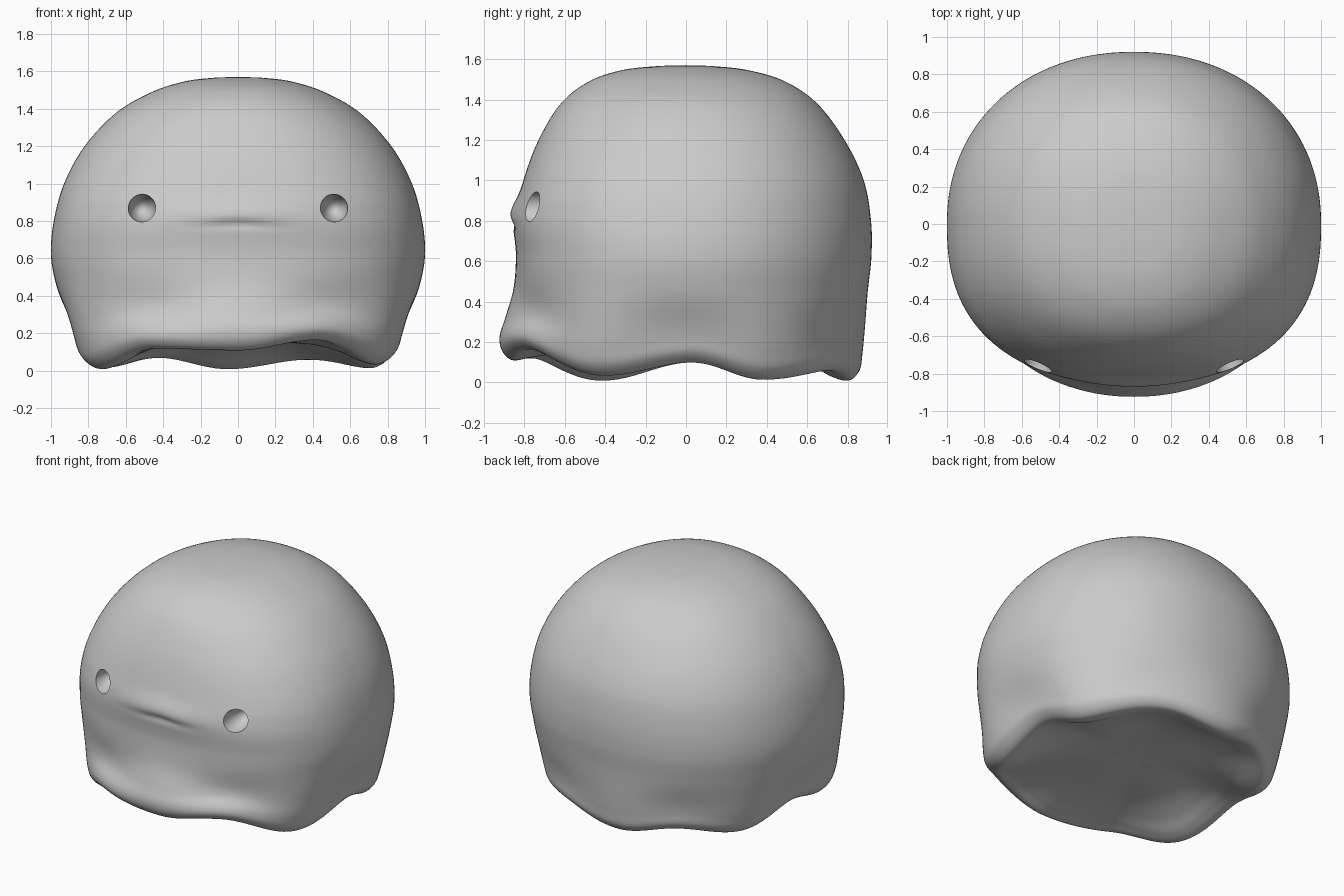
import bpy, bmesh, math
from mathutils import Vector

if "Cube" in bpy.data.objects:
    bpy.data.objects.remove(bpy.data.objects["Cube"])

grey = bpy.data.materials.new("soft grey")
grey.diffuse_color = (0.6, 0.6, 0.6, 1)
grey.use_nodes = True
grey.node_tree.nodes["Principled BSDF"].inputs["Base Color"].default_value = grey.diffuse_color

# Profile from crown to underside: height, half width, front depth, back depth, hem weight
PROFILE = [
    (1.57, 0.00, 0.00, 0.00, 0), (1.565, 0.14, 0.15, 0.14, 0), (1.545, 0.29, 0.32, 0.31, 0),
    (1.49, 0.46, 0.48, 0.49, 0), (1.38, 0.65, 0.62, 0.65, 0), (1.20, 0.82, 0.73, 0.785, 0),
    (1.00, 0.93, 0.805, 0.88, 0), (0.80, 0.985, 0.85, 0.916, 0), (0.62, 1.0, 0.842, 0.918, 0),
    (0.45, 0.975, 0.855, 0.90, .1), (0.28, 0.935, 0.895, 0.887, .4), (0.15, 0.90, 0.923, 0.875, .75),
    (0.06, 0.865, 0.91, 0.86, .95), (0.01, 0.80, 0.86, 0.81, 1), (0.025, 0.72, 0.78, 0.73, .95),
    (0.08, 0.61, 0.66, 0.62, .6), (0.13, 0.45, 0.48, 0.45, .25), (0.155, 0.22, 0.22, 0.22, 0),
    (0.16, 0.00, 0.00, 0.00, 0)]

# Wavy hem: angle, lift (six lobes and the notches between them)
HEM = [(-90, .10), (-60, .155), (-27, .025), (2, .09), (28, .005), (62, .05), (94, 0),
       (122, .06), (150, .01), (178, .09), (208, 0), (238, .11), (270, .10)]
LOBES = [-90, -27, 28, 94, 150, 208, 270]


def catmull(t):
    """Smooth row of the profile at t in 0..1."""
    u = t * (len(PROFILE) - 1)
    i = min(int(u), len(PROFILE) - 2)
    f = u - i
    p = [Vector(PROFILE[max(0, min(len(PROFILE) - 1, i + k))]) for k in (-1, 0, 1, 2)]
    return 0.5 * (2 * p[1] + (p[2] - p[0]) * f + (2 * p[0] - 5 * p[1] + 4 * p[2] - p[3]) * f * f
                  + (3 * p[1] - p[0] - 3 * p[2] + p[3]) * f ** 3)


def hem_lift(deg):
    for (a, u), (b, v) in zip(HEM, HEM[1:]):
        if a <= deg <= b:
            return u + (v - u) * (0.5 - 0.5 * math.cos(math.pi * (deg - a) / (b - a)))


def lobe_wave(deg):
    """1 at a lobe, 0 at a notch."""
    for a, b in zip(LOBES, LOBES[1:]):
        if a <= deg <= b:
            return 0.5 + 0.5 * math.cos(2 * math.pi * (deg - a) / (b - a))


def bump(v, centre, width):
    return math.exp(-((v - centre) / width) ** 2)


def surface(t, deg):
    z, rx, rf, rb, w = catmull(t)
    a = math.radians(deg)
    c, s = math.cos(a), math.sin(a)
    # Slightly squared plan, fuller at the front
    n = 2.13 if s > 0 else 2.2 + 0.25 * min(1, max(0, (1.4 - z) / 0.5))
    full = (abs(c) ** n + abs(s) ** n) ** (-1 / n)
    front = max(0, -s)
    pinch = full * (1 - (0.025 + 0.035 * front) * (1 - lobe_wave(deg))
                    * bump(z, 0.2 + 0.1 * front, 0.17))
    x, y = rx * c * pinch, (rb if s > 0 else rf) * s * pinch
    z += hem_lift(deg) * w
    if s < 0 and z > 0.5:  # pouting lip over a thin mouth crease
        line = 0.775 + 0.008 * bump(x, 0, 0.1)
        y -= 0.024 * bump(z, line + 0.06, 0.07) * bump(x, 0, 0.3)
        y += 0.014 * bump(z, line, 0.022) * bump(x, 0, 0.2)
    return x, y, z


# Body
SEG, RINGS = 160, 200
bm = bmesh.new()
top = bm.verts.new(surface(0, 0))
rings = [[bm.verts.new(surface(r / RINGS, -90 + 360 * i / SEG)) for i in range(SEG)]
         for r in range(1, RINGS)]
base = bm.verts.new(surface(1, 0))
for i in range(SEG):
    j = (i + 1) % SEG
    bm.faces.new((top, rings[0][i], rings[0][j]))
    bm.faces.new((base, rings[-1][j], rings[-1][i]))
    for r0, r1 in zip(rings, rings[1:]):
        bm.faces.new((r0[i], r1[i], r1[j], r0[j]))
bmesh.ops.recalc_face_normals(bm, faces=bm.faces)
mesh = bpy.data.meshes.new("body")
bm.to_mesh(mesh)
bm.free()
body = bpy.data.objects.new("body", mesh)
bpy.context.collection.objects.link(body)
mesh.materials.append(grey)

# Deep round eye sockets cut into the face
for side in (-1, 1):
    bpy.ops.mesh.primitive_uv_sphere_add(segments=32, ring_count=16, radius=0.075,
                                         location=(side * 0.515, -0.775, 0.87))
    cutter = bpy.context.object
    cutter.name = "eye_socket_cutter"
    cutter.scale.y = 2.2
    cutter.data.materials.append(grey)
    cut = body.modifiers.new("eye_socket", 'BOOLEAN')
    cut.operation, cut.solver, cut.object = 'DIFFERENCE', 'EXACT', cutter
    bpy.ops.object.select_all(action='DESELECT')
    body.select_set(True)
    bpy.context.view_layer.objects.active = body
    bpy.ops.object.modifier_apply(modifier=cut.name)
    bpy.data.objects.remove(cutter)

bpy.ops.object.shade_smooth_by_angle(angle=math.radians(40))
